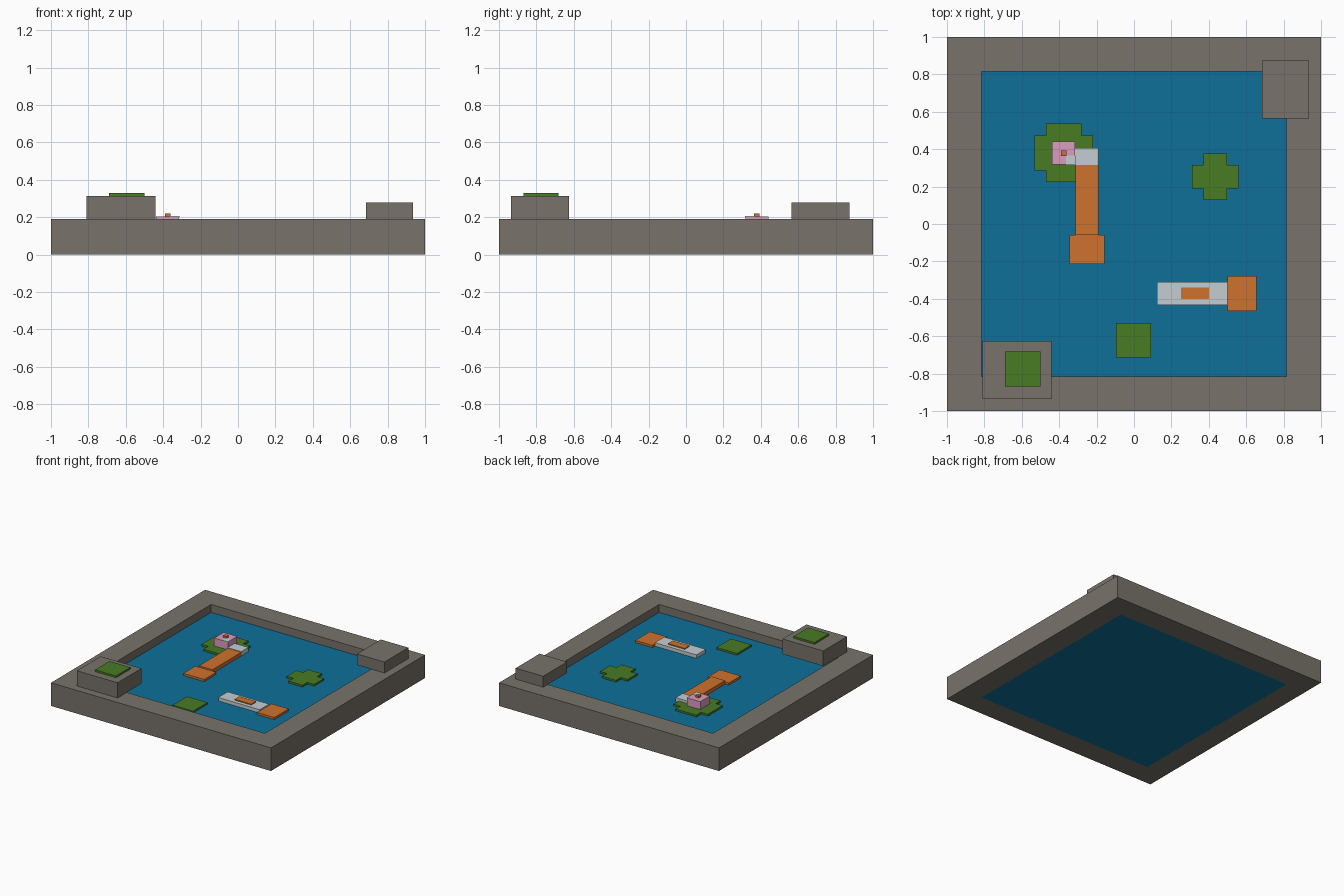
import bpy, bmesh

if "Cube" in bpy.data.objects:
    bpy.data.objects.remove(bpy.data.objects["Cube"])


def material(name, rgb):
    m = bpy.data.materials.new(name)
    lin = [((c / 255 + 0.055) / 1.055) ** 2.4 if c > 10 else c / 255 / 12.92 for c in rgb]
    m.diffuse_color = (*lin, 1)
    m.use_nodes = True
    m.node_tree.nodes["Principled BSDF"].inputs["Base Color"].default_value = m.diffuse_color
    return m


STONE = material("stone_grey", (120, 114, 106))
WATER = material("water_blue", (14, 112, 154))
LEAF = material("leaf_green", (72, 124, 36))
ORANGE = material("fish_orange", (208, 114, 46))
WHITE = material("fish_white", (196, 206, 210))
PINK = material("petal_pink", (220, 158, 190))
AMBER = material("pistil_amber", (204, 112, 58))


def finish(name, bm, mat):
    bmesh.ops.recalc_face_normals(bm, faces=bm.faces)
    me = bpy.data.meshes.new(name)
    bm.to_mesh(me)
    bm.free()
    me.materials.append(mat)
    ob = bpy.data.objects.new(name, me)
    bpy.context.collection.objects.link(ob)
    return ob


def prism(name, points, z0, z1, mat):
    """Extrude a flat outline from z0 to z1."""
    bm = bmesh.new()
    face = bm.faces.new([bm.verts.new((x, y, z0)) for x, y in points])
    ext = bmesh.ops.extrude_face_region(bm, geom=[face])
    for v in ext["geom"]:
        if isinstance(v, bmesh.types.BMVert):
            v.co.z = z1
    return finish(name, bm, mat)


def block(name, x0, x1, y0, y1, z0, z1, mat):
    return prism(name, [(x0, y0), (x1, y0), (x1, y1), (x0, y1)], z0, z1, mat)


def cross_pad(name, cx, cy, r, a):
    """Plus-shaped lily pad: arm reach r, arm half width a."""
    quarter = [(r, -a), (r, a), (a, a)]
    pts = []
    for _ in range(4):
        pts += [(cx + x, cy + y) for x, y in quarter]
        quarter = [(-y, x) for x, y in quarter]
    return prism(name, pts, SURF, SURF + 0.015, LEAF)


RIM, SURF, INNER = 0.19, 0.125, 0.815

# Stone basin wall: a hollow square ring
bm = bmesh.new()
corners = [(-1, -1), (1, -1), (1, 1), (-1, 1)]
loops = [[bm.verts.new((x * s, y * s, z)) for x, y in corners]
         for s, z in ((1, 0), (1, RIM), (INNER, RIM), (INNER, 0))]
for i in range(4):
    a, b = loops[i], loops[(i + 1) % 4]
    for j in range(4):
        k = (j + 1) % 4
        bm.faces.new((a[j], a[k], b[k], b[j]))
finish("basin_wall", bm, STONE)

# Water filling the basin
block("water", -INNER, INNER, -INNER, INNER, 0, SURF, WATER)

# Corner rocks resting on the rim, one with moss
block("large_rock", -0.81, -0.44, -0.935, -0.625, RIM, 0.315, STONE)
block("small_rock", 0.685, 0.935, 0.565, 0.875, RIM, 0.28, STONE)
block("moss", -0.69, -0.5, -0.87, -0.683, 0.315, 0.33, LEAF)

# Lily pads
cross_pad("large_lily_pad", -0.376, 0.38, 0.156, 0.094)
cross_pad("cross_lily_pad", 0.435, 0.252, 0.125, 0.063)
block("square_lily_pad", -0.095, 0.092, -0.715, -0.528, SURF, SURF + 0.015, LEAF)

# Lotus flower with a pale petal patch and pistil
block("flower", -0.438, -0.315, 0.317, 0.44, SURF + 0.015, 0.205, PINK)
block("pale_petal", -0.364, -0.314, 0.316, 0.366, 0.2, 0.207, WHITE)
block("pistil", -0.391, -0.36, 0.364, 0.394, 0.205, 0.22, AMBER)

# Orange fish with white head
block("fish_a_body", -0.313, -0.19, -0.06, 0.315, SURF, 0.155, ORANGE)
block("fish_a_head", -0.315, -0.19, 0.315, 0.407, SURF, 0.16, WHITE)
block("fish_a_tail", -0.346, -0.157, -0.215, -0.06, SURF, 0.143, ORANGE)

# White fish with orange back patch
block("fish_b_body", 0.123, 0.5, -0.432, -0.31, SURF, 0.153, WHITE)
block("fish_b_patch", 0.25, 0.402, -0.402, -0.34, 0.153, 0.161, ORANGE)
block("fish_b_tail", 0.5, 0.655, -0.465, -0.277, SURF, 0.143, ORANGE)
